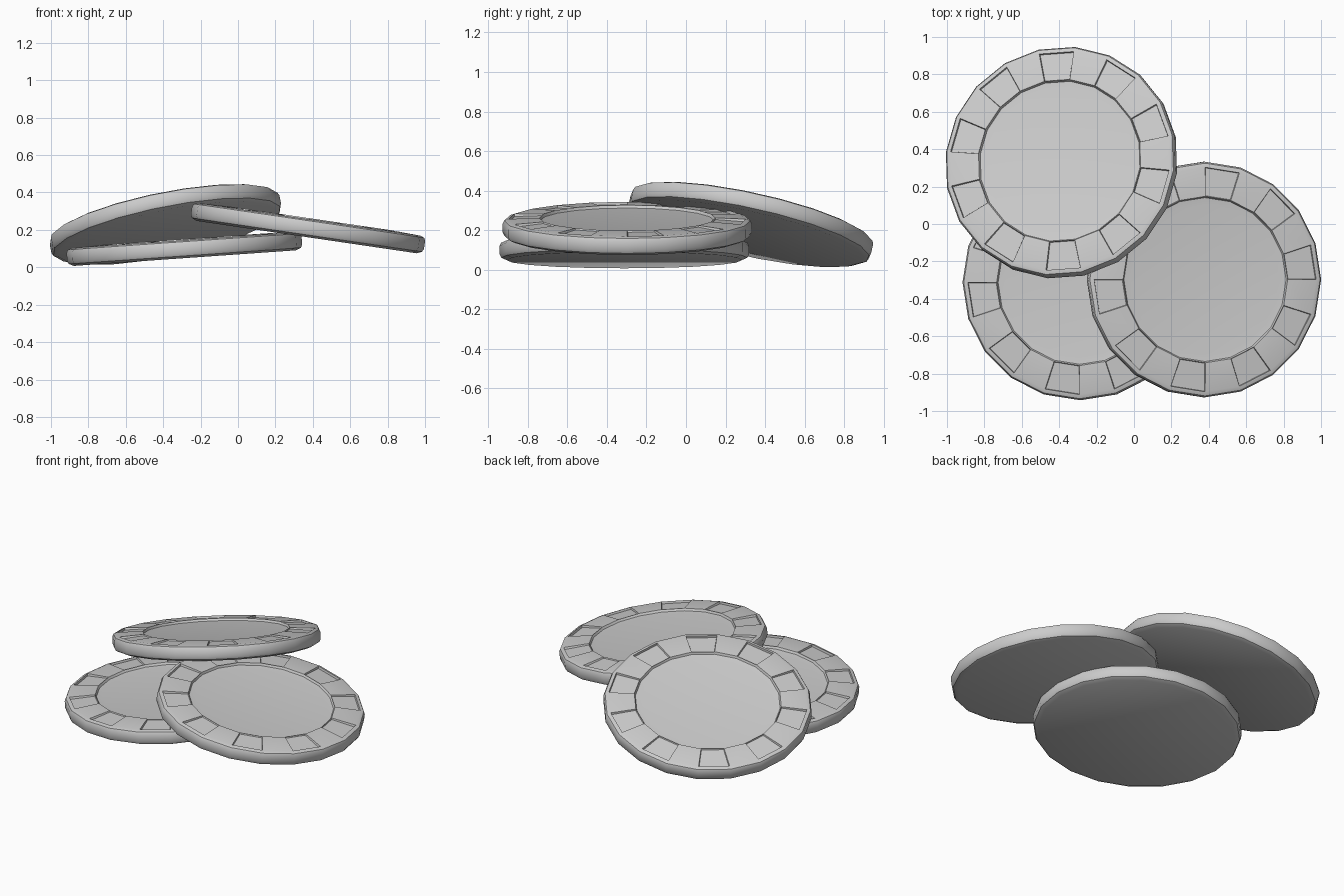
import bpy, bmesh, math
from mathutils import Vector, Matrix

if "Cube" in bpy.data.objects:
    bpy.data.objects.remove(bpy.data.objects["Cube"])

SIDES = 20
# half cross-section (radius, height) from underside, round the rim, into the recessed face
PROFILE = [(0.595, -0.05), (0.622, -0.038), (0.63, -0.022), (0.63, 0.022),
           (0.622, 0.038), (0.60, 0.046), (0.445, 0.052), (0.438, 0.038), (0.40, 0.034)]
NOTCH_ROW = 5


def make_chip(name, centre, normal, spin):
    bm = bmesh.new()
    # lathe-like body of flat-sided rings
    rings = []
    for r, z in PROFILE:
        rings.append([bm.verts.new((r * math.cos(math.tau * i / SIDES),
                                    r * math.sin(math.tau * i / SIDES), z))
                      for i in range(SIDES)])
    notches = []
    for k in range(len(rings) - 1):
        a, b = rings[k], rings[k + 1]
        for i in range(SIDES):
            j = (i + 1) % SIDES
            f = bm.faces.new((a[i], a[j], b[j], b[i]))
            if k == NOTCH_ROW and i % 2 == 0:
                notches.append(f)
    bm.faces.new(rings[-1])
    bm.faces.new(rings[0][::-1])

    # sunken edge spots on every other segment, shallower towards the middle
    bmesh.ops.inset_individual(bm, faces=notches, thickness=0.008)
    bmesh.ops.inset_individual(bm, faces=notches, thickness=0.004)
    for f in notches:
        for v in f.verts:
            v.co.z -= 0.014 if v.co.xy.length > 0.52 else 0.008

    bmesh.ops.recalc_face_normals(bm, faces=bm.faces)
    mesh = bpy.data.meshes.new(name)
    bm.to_mesh(mesh)
    bm.free()
    ob = bpy.data.objects.new(name, mesh)
    bpy.context.collection.objects.link(ob)

    # lean the chip on its neighbours
    tilt = Vector((0, 0, 1)).rotation_difference(Vector(normal)).to_matrix().to_4x4()
    ob.matrix_world = (Matrix.Translation(centre) @ tilt
                       @ Matrix.Rotation(math.radians(spin), 4, 'Z'))
    bpy.ops.object.select_all(action='DESELECT')
    ob.select_set(True)
    bpy.context.view_layer.objects.active = ob
    bpy.ops.object.shade_smooth_by_angle(angle=math.radians(30))
    return ob


make_chip("bottom_chip", (-0.287, -0.312, 0.099), (-0.07, 0, 1), 0)
make_chip("middle_chip", (0.374, -0.297, 0.211), (0.147, 0, 1), 0)
make_chip("top_chip", (-0.388, 0.328, 0.23), (-0.20, 0.22, 1), 12)
